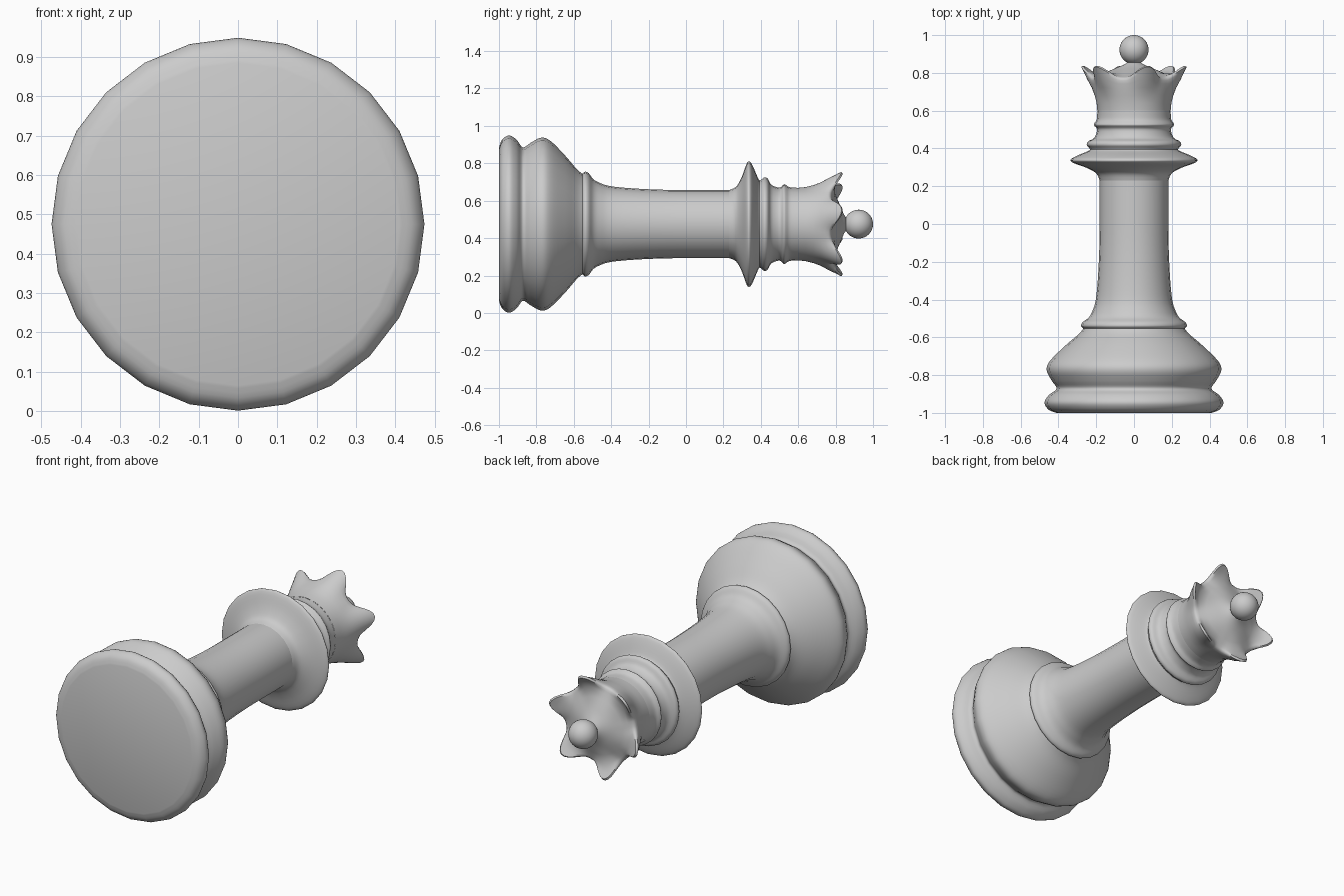
import bpy, bmesh
from math import sin, cos, pi
from mathutils import Vector

if "Cube" in bpy.data.objects:
    bpy.data.objects.remove(bpy.data.objects["Cube"])

AXIS_Z = 0.475  # the piece lies along y, with its axis at this height


def smooth_profile(pts, steps=4):
    # Catmull-Rom curve through (radius, y) points
    p = [Vector(q) for q in pts]
    p = [p[0]] + p + [p[-1]]
    out = []
    for i in range(1, len(p) - 2):
        a, b, c, d = p[i - 1:i + 3]
        for k in range(steps):
            t = k / steps
            out.append(0.5 * (2 * b + (c - a) * t + (2 * a - 5 * b + 4 * c - d) * t * t
                              + (3 * b - a - 3 * c + d) * t ** 3))
    return [tuple(v) for v in out] + [tuple(p[-1])]


def turned(name, rows, segs, cap_start=False, cap_end=False):
    # rows: functions of angle, or plain (radius, y) pairs
    bm = bmesh.new()
    rings = []
    for row in rows:
        ring = []
        for i in range(segs):
            a = 2 * pi * i / segs
            r, y = row(a) if callable(row) else row
            ring.append(bm.verts.new((r * cos(a), y, AXIS_Z + r * sin(a))))
        rings.append(ring)
    for r0, r1 in zip(rings, rings[1:]):
        for i in range(segs):
            j = (i + 1) % segs
            bm.faces.new((r0[i], r1[i], r1[j], r0[j]))
    if cap_start:
        bm.faces.new(rings[0])
    if cap_end:
        bm.faces.new(rings[-1][::-1])
    bmesh.ops.recalc_face_normals(bm, faces=bm.faces)
    mesh = bpy.data.meshes.new(name)
    bm.to_mesh(mesh)
    bm.free()
    ob = bpy.data.objects.new(name, mesh)
    bpy.context.collection.objects.link(ob)
    bpy.ops.object.select_all(action='DESELECT')
    ob.select_set(True)
    bpy.context.view_layer.objects.active = ob
    bpy.ops.object.shade_smooth_by_angle(angle=pi / 3.2)
    return ob


# Stepped base
turned("base", smooth_profile([
    (0.41, -1.0), (0.452, -0.983), (0.474, -0.945), (0.45, -0.905), (0.41, -0.872),
    (0.435, -0.83), (0.462, -0.775), (0.445, -0.725), (0.365, -0.645),
    (0.295, -0.585), (0.268, -0.553)]), 24, cap_start=True)

# Ring and tapering stem
turned("stem", smooth_profile([
    (0.268, -0.553), (0.28, -0.54), (0.272, -0.52), (0.24, -0.495), (0.22, -0.46),
    (0.202, -0.40), (0.19, -0.27), (0.183, -0.1), (0.182, 0.1), (0.182, 0.23)]), 24)

# Wide collar with two smaller rings above
turned("collar", smooth_profile([
    (0.182, 0.23), (0.2, 0.268), (0.25, 0.297), (0.325, 0.325), (0.334, 0.342),
    (0.305, 0.36), (0.24, 0.388), (0.236, 0.4), (0.25, 0.418), (0.243, 0.437),
    (0.21, 0.457), (0.195, 0.50), (0.212, 0.522), (0.21, 0.533),
    (0.197, 0.555), (0.194, 0.60)]), 24)


# Flared crown with six points; each row is pulled out towards the points
def crown_row(r, y, dr=0.0, dy=0.0, power=1.5):
    def f(a):
        w = (0.5 + 0.5 * cos(6 * (a - pi / 12))) ** power
        return r + dr * w, y + dy * w
    return f


turned("crown", [
    crown_row(0.194, 0.60), crown_row(0.198, 0.64), crown_row(0.208, 0.68),
    crown_row(0.216, 0.715, 0.012, 0.008), crown_row(0.222, 0.742, 0.032, 0.025),
    crown_row(0.225, 0.76, 0.05, 0.05), crown_row(0.222, 0.77, 0.066, 0.062),
    crown_row(0.215, 0.776, 0.062, 0.062), crown_row(0.205, 0.78, 0.045, 0.035),
    crown_row(0.19, 0.785, 0.025, 0.012), crown_row(0.16, 0.798),
    crown_row(0.10, 0.824), crown_row(0.05, 0.845), crown_row(0.03, 0.86)],
    96, cap_end=True)

# Ball finial
bpy.ops.mesh.primitive_uv_sphere_add(segments=32, ring_count=20, radius=0.077,
                                     location=(0, 0.923, AXIS_Z), rotation=(pi / 2, 0, 0))
bpy.context.object.name = "ball_finial"
bpy.ops.object.shade_smooth()
